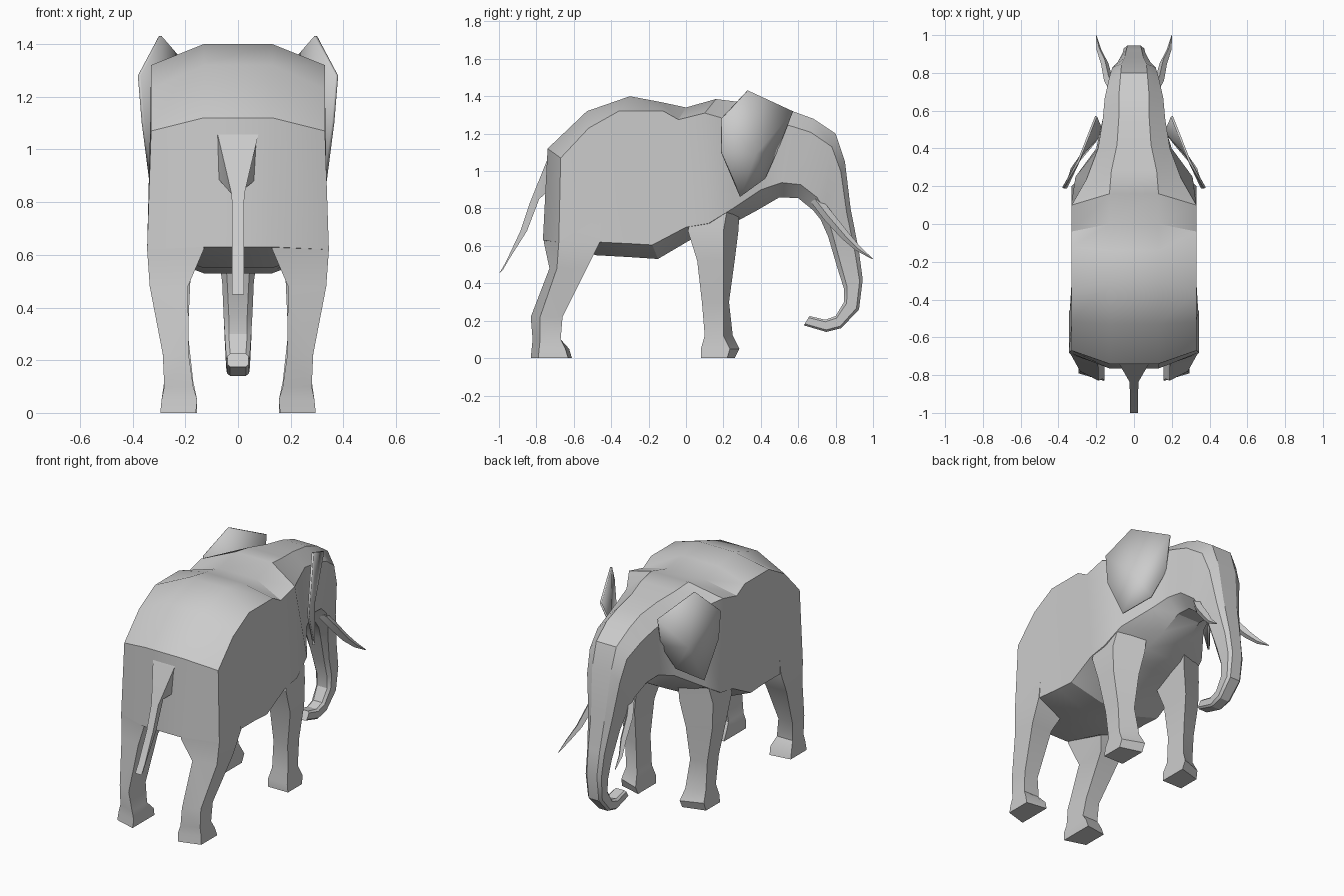
import bpy, bmesh, math
from mathutils import Vector


def finish(name, bm, mirror=False, thickness=0):
    bmesh.ops.recalc_face_normals(bm, faces=bm.faces[:])
    me = bpy.data.meshes.new(name)
    bm.to_mesh(me)
    bm.free()
    ob = bpy.data.objects.new(name, me)
    bpy.context.collection.objects.link(ob)
    bpy.ops.object.select_all(action='DESELECT')
    ob.select_set(True)
    bpy.context.view_layer.objects.active = ob
    bpy.ops.object.shade_smooth_by_angle(angle=math.radians(28))
    if thickness:
        m = ob.modifiers.new("thickness", 'SOLIDIFY')
        m.thickness = thickness
        m.offset = 0
    if mirror:
        ob.modifiers.new("mirror", 'MIRROR')
    return ob


def loft(name, rings, mirror=False):
    """Skin a list of equal-length rings and close both ends."""
    bm = bmesh.new()
    vs = [[bm.verts.new(p) for p in r] for r in rings]
    n = len(rings[0])
    for a, b in zip(vs, vs[1:]):
        for i in range(n):
            j = (i + 1) % n
            bm.faces.new((a[i], a[j], b[j], b[i]))
    caps = [(0, 1, 2, 3), (0, 3, 4, 7), (4, 5, 6, 7)] if n == 8 else [range(n)]
    for end in (vs[0], vs[-1]):
        for c in caps:
            bm.faces.new([end[i] for i in c])
    return finish(name, bm, mirror)


def ring8(wt, ws, wl, top, sh, low, bel):
    half = [(wt, *top), (ws, *sh), (wl, *low), (wt, *bel)]
    return half + [(-x, y, z) for x, y, z in reversed(half)]


# Torso: half widths (top, shoulder, lower), then (y, z) of top, shoulder, lower side, belly
torso = [
    (.13, .33, .345, (-.74, 1.12), (-.67, 1.07), (-.68, .62), (-.765, .63)),
    (.13, .33, .34, (-.53, 1.32), (-.52, 1.23), (-.46, .62), (-.48, .55)),
    (.13, .33, .33, (-.30, 1.40), (-.36, 1.32), (-.30, .612), (-.30, .54)),
    (.13, .33, .33, (-.14, 1.37), (-.12, 1.32), (-.18, .605), (-.15, .53)),
    (.13, .33, .33, (0, 1.34), (-.04, 1.275), (0, .70), (.02, .63)),
    (.13, .33, .33, (.16, 1.385), (.10, 1.31), (.12, .72), (.14, .68)),
    (.12, .25, .31, (.28, 1.37), (.24, 1.27), (.25, .80), (.25, .72)),
    (.09, .19, .20, (.42, 1.345), (.40, 1.28), (.40, .90), (.38, .79)),
]
# Head and trunk: half widths (ridge, side), outer (y, z), inner (y, z)
trunk = [
    (.08, .165, .57, 1.32, .50, .86),
    (.08, .155, .68, 1.28, .60, .855),
    (.07, .13, .80, 1.20, .68, .79),
    (.065, .115, .85, 1.05, .72, .74),
    (.05, .085, .88, .80, .76, .65),
    (.04, .06, .925, .57, .81, .48),
    (.035, .055, .945, .42, .845, .37),
    (.035, .05, .925, .26, .845, .30),
    (.03, .045, .83, .16, .80, .225),
    (.03, .042, .75, .14, .745, .205),
    (.03, .04, .63, .175, .66, .225),
]
rings = [ring8(*r) for r in torso]
for wr, w, oy, oz, iy, iz in trunk:
    o, i = Vector((oy, oz)), Vector((iy, iz))
    rings.append(ring8(wr, w, w, o, o.lerp(i, .17), o.lerp(i, .83), i))
loft("body_head_and_trunk", rings)


# Legs: (z, back y, front y, inner x, outer x, back skew, front skew)
def leg(name, rows):
    loft(name, [[(x1, yb + sb, z), (x1, yf - sf, z), (x0, yf, z), (x0, yb, z)]
                for z, yb, yf, x0, x1, sb, sf in rows], True)


leg("rear_legs", [
    (.90, -.75, -.45, .13, .325, .085, 0),
    (.62, -.76, -.46, .13, .345, .08, 0),
    (.48, -.73, -.53, .19, .335, .04, 0),
    (.22, -.83, -.66, .187, .285, .05, 0),
    (.10, -.82, -.67, .17, .28, .04, 0),
    (.05, -.825, -.625, .155, .29, .04, .02),
    (0, -.83, -.61, .16, .295, .04, .02)])
leg("front_legs", [
    (.85, .05, .29, .14, .30, 0, .06),
    (.68, .01, .28, .15, .33, 0, .08),
    (.52, .06, .26, .18, .325, 0, .06),
    (.30, .085, .23, .19, .29, 0, .03),
    (.12, .10, .25, .17, .28, 0, .05),
    (.05, .08, .285, .155, .29, 0, .05),
    (0, .08, .26, .155, .295, 0, .04)])

# Ears: a fan of facets around a central crease point
bm = bmesh.new()
hub = bm.verts.new((.275, .37, 1.09))
rim = [bm.verts.new(p) for p in (
    (.295, .33, 1.43), (.375, .19, 1.28), (.36, .19, 1.10), (.33, .29, .865),
    (.22, .42, .96), (.165, .49, 1.12), (.20, .57, 1.32))]
for a, b in zip(rim, rim[1:] + rim[:1]):
    bm.faces.new((hub, a, b))
finish("ears", bm, True, .012)

# Tusks: tapered diamond sections along a curve
loft("tusks", [[(x + r, y, z), (x, y + r, z + r * .7), (x - r, y, z), (x, y - r, z - r * .7)]
               for x, y, z, r in ((.10, .69, .85, .022), (.135, .76, .76, .024),
                                  (.155, .85, .655, .02), (.185, .92, .585, .013),
                                  (.20, .998, .53, .002))], True)

# Tail: wide wedge at the rump narrowing to a strip
loft("tail", [[(w, oy, oz), (w, iy, iz), (-w, iy, iz), (-w, oy, oz)]
              for w, oy, oz, iy, iz in ((.085, -.73, 1.09, -.73, .90),
                                        (.024, -.835, .83, -.785, .85),
                                        (.022, -.885, .68, -.85, .68),
                                        (.022, -.965, .51, -.945, .53),
                                        (.022, -1, .45, -.98, .47))])
